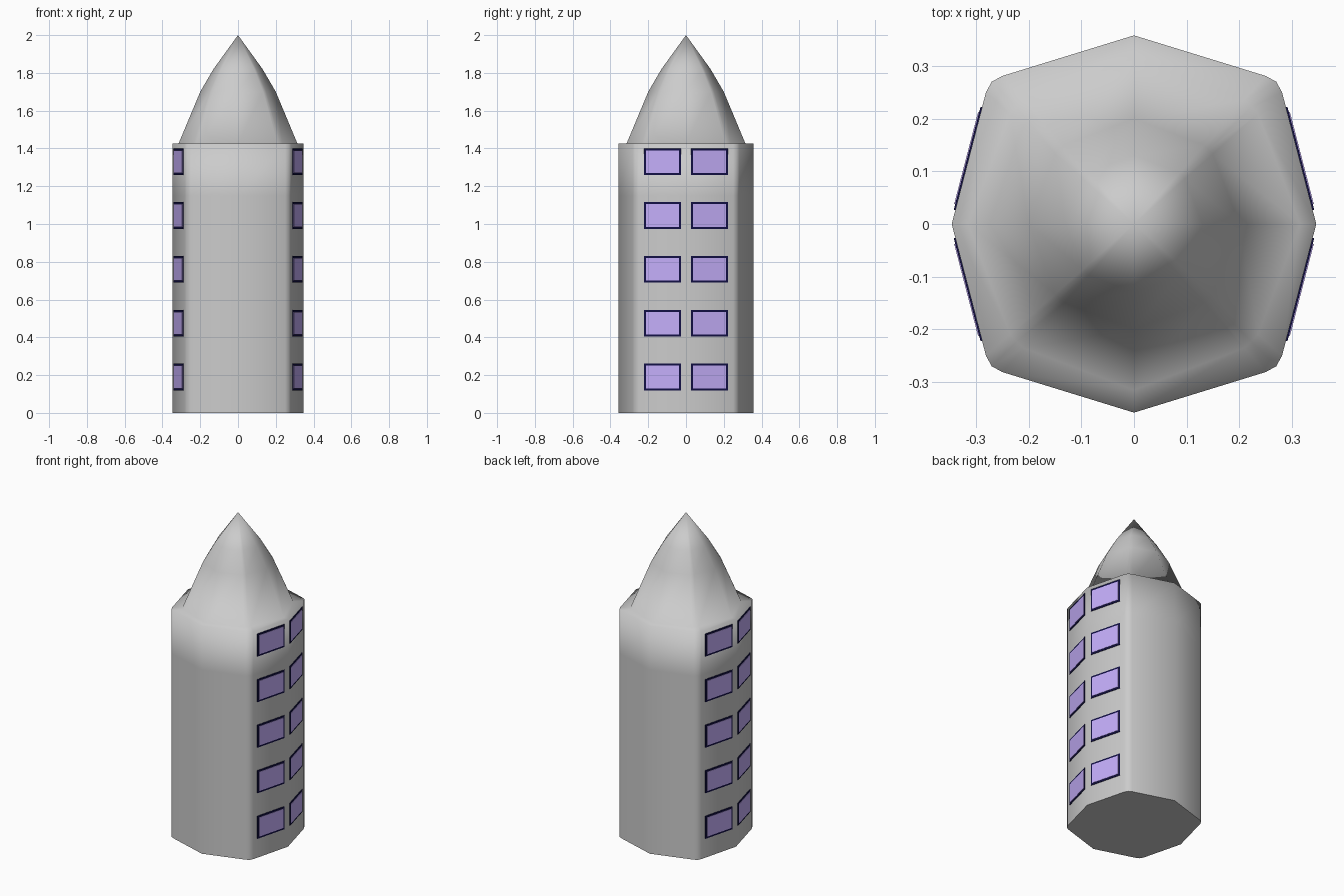
import bpy, bmesh, math
from mathutils import Vector, Matrix

if "Cube" in bpy.data.objects:
    bpy.data.objects.remove(bpy.data.objects["Cube"])

RIDGE_X, RIDGE_Y = 0.346, 0.358

# Tower outline: shallow ridges at mid-sides, rounded corners
quarter = [(RIDGE_X, 0), (0.281, 0.25), (0.27, 0.27), (0.25, 0.281)]
half = quarter + [(0, RIDGE_Y)] + [(-x, y) for x, y in reversed(quarter[1:])]
outline = [Vector(p) for p in half] + [-Vector(p) for p in half]


def material(name, color):
    m = bpy.data.materials.new(name)
    m.diffuse_color = color
    m.use_nodes = True
    m.node_tree.nodes["Principled BSDF"].inputs["Base Color"].default_value = m.diffuse_color
    return m


def add_object(name, bm, mat=None):
    bmesh.ops.recalc_face_normals(bm, faces=bm.faces)
    me = bpy.data.meshes.new(name)
    bm.to_mesh(me)
    bm.free()
    if mat:
        me.materials.append(mat)
    ob = bpy.data.objects.new(name, me)
    bpy.context.collection.objects.link(ob)
    return ob


# Tower shaft and pointed roof, one smooth skin
bm = bmesh.new()
rings = [[bm.verts.new((p.x, p.y, z)) for p in outline] for z in (0, 1.15, 1.425)]
for r, z in ((0.315, 1.425), (0.2, 1.7), (0.13, 1.82)):
    rings.append([bm.verts.new((*(p.normalized() * r), z)) for p in outline])
n = len(outline)
for lo, hi in zip(rings, rings[1:]):
    for i in range(n):
        j = (i + 1) % n
        bm.faces.new((lo[i], lo[j], hi[j], hi[i]))
tip = bm.verts.new((0, 0, 2))
for i in range(n):
    bm.faces.new((rings[-1][i], rings[-1][(i + 1) % n], tip))
for f in bm.faces:
    f.smooth = True
base = bm.faces.new(rings[0][::-1])
for e in base.edges:
    e.smooth = False
add_object("tower", bm)


# Windows: thin slabs lying on the two slanted halves of each x side
def window_slabs(name, width, height, depth, mat):
    bm = bmesh.new()
    for sx in (1, -1):
        for sy in (1, -1):
            a = Vector((sx * RIDGE_X, 0, 0))
            b = Vector((sx * 0.281, sy * 0.25, 0))
            along = (b - a).normalized()
            spot = a.lerp(b, 0.124 / 0.25)
            turn = Matrix.Rotation(math.atan2(along.y, along.x), 4, 'Z')
            for row in range(5):
                spot.z = 0.19 + row * 0.285
                bmesh.ops.create_cube(bm, size=1, matrix=Matrix.Translation(spot) @ turn
                                      @ Matrix.Diagonal((width, depth, height, 1)))
    add_object(name, bm, mat)


window_slabs("window_frames", 0.202, 0.142, 0.006,
             material("dark_frame", (0.006, 0.005, 0.06, 1)))
window_slabs("window_panes", 0.18, 0.12, 0.010,
             material("violet_glass", (0.55, 0.42, 0.95, 1)))
